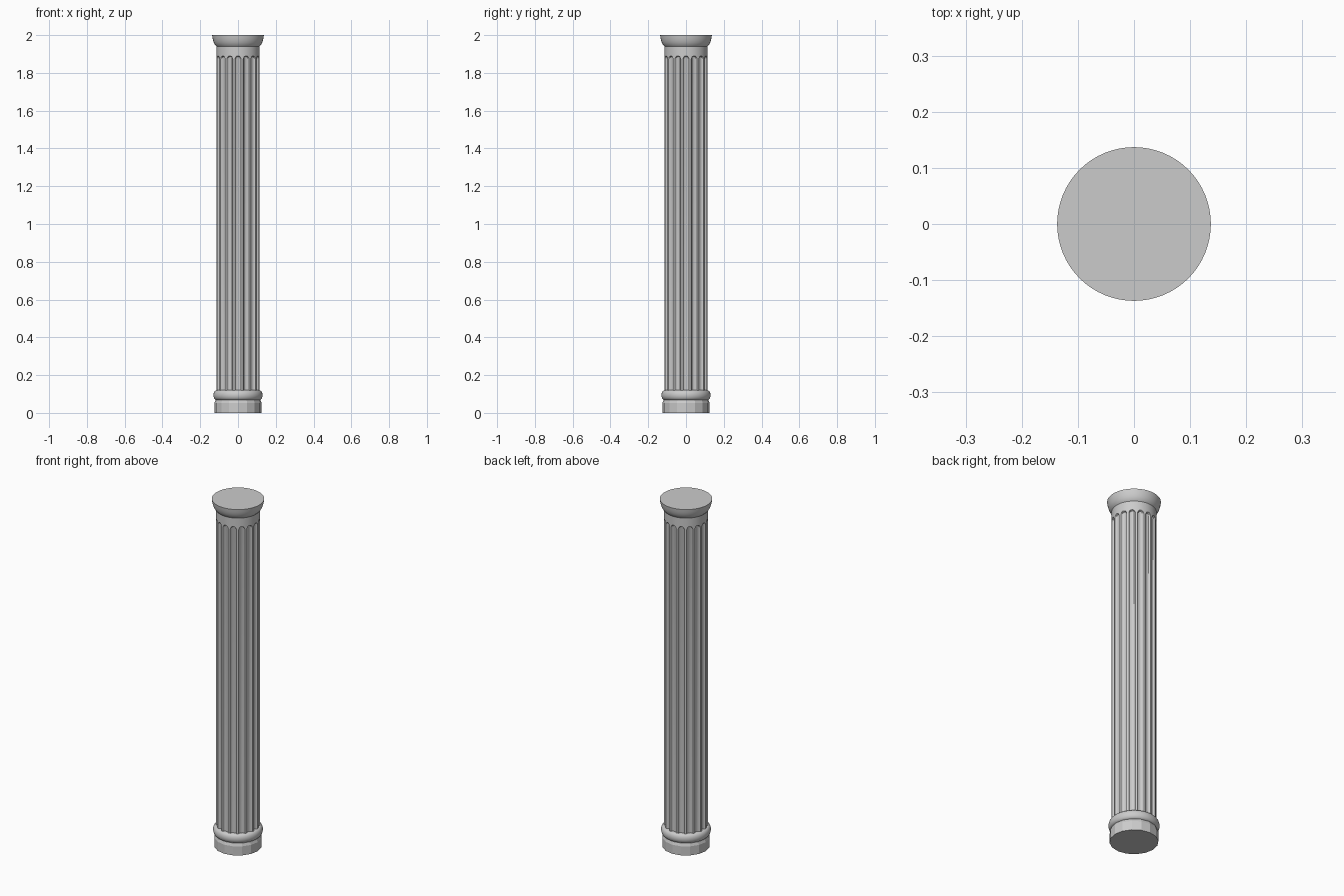
import bpy, bmesh
from math import sin, cos, pi, sqrt, radians

if "Cube" in bpy.data.objects:
    bpy.data.objects.remove(bpy.data.objects["Cube"])

FLUTES, SEG = 16, 8          # grooves around the shaft, samples per groove
R, DEPTH = 0.114, 0.012


def make_object(name, rings, angle):
    """Skin a stack of closed rings and cap both ends."""
    bm = bmesh.new()
    rows = [[bm.verts.new(p) for p in ring] for ring in rings]
    n = len(rows[0])
    for a, b in zip(rows, rows[1:]):
        for i in range(n):
            j = (i + 1) % n
            bm.faces.new((a[i], a[j], b[j], b[i]))
    bm.faces.new(rows[0][::-1])
    bm.faces.new(rows[-1])
    me = bpy.data.meshes.new(name)
    bm.to_mesh(me)
    bm.free()
    ob = bpy.data.objects.new(name, me)
    bpy.context.collection.objects.link(ob)
    bpy.ops.object.select_all(action='DESELECT')
    ob.select_set(True)
    bpy.context.view_layer.objects.active = ob
    bpy.ops.object.shade_smooth_by_angle(angle=radians(angle))


def lathe(name, profile, sides, angle=35):
    make_object(name, [[(r * cos(2 * pi * i / sides), r * sin(2 * pi * i / sides), z)
                        for i in range(sides)] for r, z in profile], angle)


# Fluted shaft: round-ended grooves separated by narrow flat fillets
def shaft_ring(z, bow, cut):
    ring = []
    n = FLUTES * SEG
    for i in range(n):
        u = ((i + SEG / 2) % SEG - SEG / 2) / (SEG / 2 - 1)
        arc = sqrt(max(0, 1 - u * u))
        a = 2 * pi * i / n
        r = R - cut * DEPTH * arc
        ring.append((r * cos(a), r * sin(a), z + bow * arc))
    return ring


make_object("fluted_shaft", [
    shaft_ring(0.09, 0, 1),
    shaft_ring(1.872, 0.006, 1),
    shaft_ring(1.873, 0.013, 0.75),
    shaft_ring(1.874, 0.016, 0),
    shaft_ring(1.945, 0, 0)], 30)

# Flared capital
lathe("capital", [(0.112, 1.938), (0.116, 1.942), (0.122, 1.949), (0.128, 1.960),
                  (0.132, 1.972), (0.135, 1.985), (0.137, 2.0)], 64)

# Rounded base ring
lathe("base_ring", [(0.115, 0.066)] +
      [(0.113 + 0.017 * cos(t), 0.094 + 0.026 * sin(t))
       for t in [pi * (k / 12 - 0.5) for k in range(13)]], 64, 50)

# Faceted plinth
lathe("plinth", [(0.125, 0), (0.125, 0.052), (0.119, 0.068)], 16, 10)
